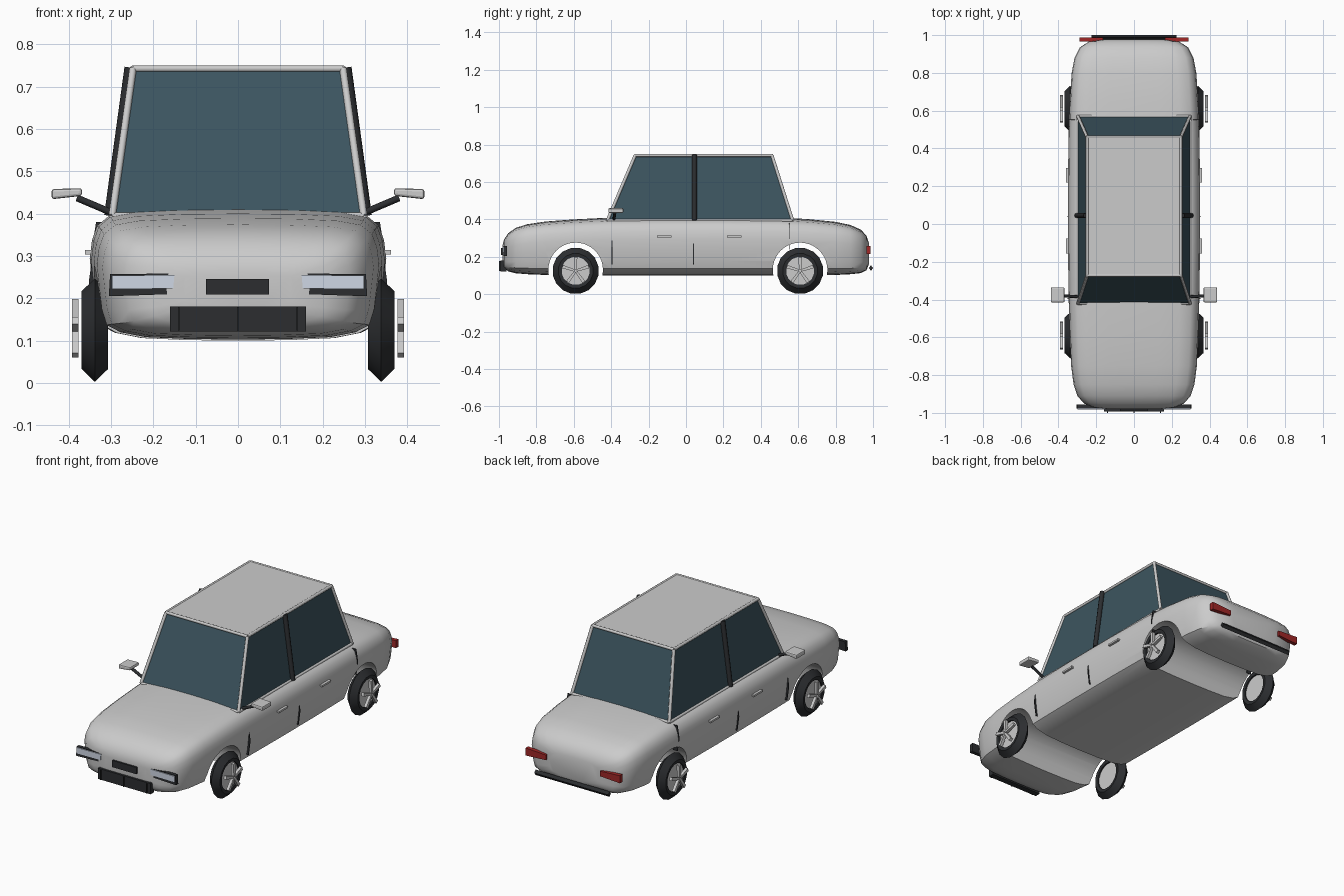
import bpy, bmesh, math
from mathutils import Vector

if "Cube" in bpy.data.objects:
    bpy.data.objects.remove(bpy.data.objects["Cube"])


def material(name, color):
    m = bpy.data.materials.new(name)
    m.diffuse_color = (*color, 1)
    m.use_nodes = True
    m.node_tree.nodes["Principled BSDF"].inputs["Base Color"].default_value = m.diffuse_color
    return m


GLASS = material("glass", (0.045, 0.09, 0.115))
DARK = material("dark_trim", (0.025, 0.027, 0.03))
RED = material("red_lens", (0.35, 0.02, 0.02))
LAMP = material("lamp_lens", (0.62, 0.68, 0.78))


def make(name, verts, faces, mat=None, smooth=None):
    me = bpy.data.meshes.new(name)
    me.from_pydata([tuple(v) for v in verts], [], faces)
    bm = bmesh.new()
    bm.from_mesh(me)
    bmesh.ops.recalc_face_normals(bm, faces=bm.faces)
    bm.to_mesh(me)
    bm.free()
    ob = bpy.data.objects.new(name, me)
    bpy.context.collection.objects.link(ob)
    if mat:
        me.materials.append(mat)
    if smooth:
        shade(ob, smooth)
    return ob


def activate(ob):
    bpy.ops.object.select_all(action='DESELECT')
    ob.select_set(True)
    bpy.context.view_layer.objects.active = ob


def shade(ob, angle):
    activate(ob)
    bpy.ops.object.shade_smooth_by_angle(angle=math.radians(angle))


def loft(name, rings, mat=None, smooth=None, closed=False):
    """Skin a list of equal-sized rings; cap the ends unless closed."""
    n, k = len(rings[0]), len(rings)
    verts = [v for r in rings for v in r]
    faces = [(i * n + j, i * n + (j + 1) % n, (i + 1) % k * n + (j + 1) % n, (i + 1) % k * n + j)
             for i in range(k if closed else k - 1) for j in range(n)]
    if not closed:
        faces += [tuple(range(n)), tuple(range((k - 1) * n, k * n))]
    return make(name, verts, faces, mat, smooth)


def plate(name, outline, y0, y1, mat=None):
    """Extrude an x-z outline along y."""
    return loft(name, [[(x, y, z) for x, z in outline] for y in (y0, y1)], mat)


def rect(x0, x1, z0, z1):
    return [(x0, z0), (x1, z0), (x1, z1), (x0, z1)]


def rod(name, a, b, r, mat=None, sides=8):
    a, b = Vector(a), Vector(b)
    q = (b - a).to_track_quat('Z', 'Y')
    circle = [q @ Vector((r * math.cos(t), r * math.sin(t), 0))
              for t in (2 * math.pi * i / sides for i in range(sides))]
    return loft(name, [[p + c for c in circle] for p in (a, b)], mat, 50)


# Body: one unit half-section scaled along the length
half = [(0, 0), (.35, .005), (.65, .02), (.83, .06), (.93, .12), (.965, .25), (.985, .45),
        (1, .62), (.985, .76), (.95, .87), (.87, .945), (.7, .98), (.4, .995), (0, 1)]
section = half + [(-x, z) for x, z in half[-2:0:-1]]
stations = [(-.98, .13, .17, .265), (-.972, .21, .14, .295), (-.95, .265, .122, .327),
            (-.91, .3, .112, .355), (-.85, .32, .107, .374), (-.75, .333, .103, .389),
            (-.6, .34, .10, .40), (-.4, .346, .10, .41), (-.1, .35, .10, .412),
            (.2, .35, .10, .412), (.5, .346, .10, .41), (.65, .34, .10, .402),
            (.8, .33, .103, .387), (.88, .315, .107, .37), (.935, .287, .113, .345),
            (.965, .24, .128, .313), (.978, .15, .16, .275)]
body = loft("body", [[(w * x, y, b + (t - b) * z) for x, z in section] for y, w, b, t in stations])

# Wheel arches cut right across the body
AXLES = (-.59, .61)
for y in AXLES:
    cutter = rod("arch_cutter", (-.5, y, .13), (.5, y, .13), .146, None, 40)
    cutter.hide_render = True
    mod = body.modifiers.new("arch", 'BOOLEAN')
    mod.operation, mod.solver, mod.object = 'DIFFERENCE', 'EXACT', cutter
    activate(body)
    bpy.ops.object.modifier_apply(modifier=mod.name)
    bpy.data.objects.remove(cutter)
shade(body, 40)

# Cabin: glass block, roof panel and frame rods
base = [(-.297, -.42, .395), (.297, -.42, .395), (.297, .57, .395), (-.297, .57, .395)]
roof = [(-.248, -.272, .742), (.248, -.272, .742), (.248, .46, .742), (-.248, .46, .742)]
loft("cabin_glass", [base, roof], GLASS)
loft("roof_panel", [[(x, y, z) for x, y, _ in roof] for z in (.736, .747)])
for i in range(4):
    j = (i + 1) % 4
    rod("roof_rail", roof[i], roof[j], .008)
    rod("belt_rail", base[i], base[j], .008)
    rod("corner_pillar", base[i], roof[i], .009)

# Wheels: pointed tyre profile, rim disc, five raised spokes
tyre = [(0, .122), (.031, .092), (.028, .074), (-.028, .074), (-.031, .092)]
for s in (-1, 1):
    for y in AXLES:
        c = Vector((s * .338, y, .125))
        rings = []
        for i in range(16):
            t = 2 * math.pi * (i + .5) / 16
            k = 1 / math.cos(math.pi / 16)
            rings.append([c + Vector((x, r * k * math.cos(t), r * k * math.sin(t)))
                          for x, r in tyre])
        loft("tyre", rings, DARK, 35, closed=True)
        rod("rim", c - Vector((.02, 0, 0)), c + Vector((.02, 0, 0)), .077, None, 24)
        for i in range(5):
            t = math.pi / 2 + i * math.tau / 5
            out = Vector((0, math.cos(t), math.sin(t)))
            side = Vector((0, -math.sin(t), math.cos(t)))
            hub = c + Vector((s * .046, 0, 0))
            loft("wheel_spoke", [[hub + out * r + side * w * a + Vector((.008 * b, 0, 0))
                                  for a, b in ((-1, -1), (1, -1), (1, 1), (-1, 1))]
                                 for r, w in ((.006, .006), (.074, .009))])

# Paired side parts
for s in (-1, 1):
    rod("door_pillar", (s * .303, .045, .395), (s * .255, .045, .745), .013, DARK)
    rod("mirror_arm", (s * .3, -.385, .403), (s * .38, -.38, .437), .008, DARK)
    head = loft("mirror_head", [[(s * x, y, z) for y, z in
                                 ((-.415, z0), (-.335, z0), (-.335, z1), (-.415, z1))]
                                for x, z0, z1 in ((.368, .442, .46), (.44, .434, .458))])
    bev = head.modifiers.new("bevel", 'BEVEL')
    bev.width, bev.segments = .006, 2
    for y0 in (-.155, .22):
        plate("door_handle", rect(s * .34, s * .361, .304, .314), y0, y0 + .077)
    for y, z0, z1 in ((-.395, .16, .32), (.04, .16, .32), (.552, .24, .38)):
        mid = (z0 + z1) / 2
        x = .344 if mid < .3 else .338
        plate("door_seam", [(s * (x - .03), z0), (s * (x - .003), z0), (s * (x + .008), mid),
                            (s * (x - .003), z1), (s * (x - .03), z1)],
              y - .002, y + .002, DARK)
    # Lamps
    plate("headlamp_bezel", [(s * x, z) for x, z in
                             ((.15, .21), (.305, .205), (.302, .257), (.14, .259))],
          -.976, -.956, DARK)
    plate("headlamp_lens", [(s * x, z) for x, z in
                            ((.153, .223), (.298, .222), (.298, .254), (.15, .255))],
          -.981, -.97, LAMP)
    plate("tail_lamp", [(s * x, z) for x, z in
                        ((.165, .222), (.288, .215), (.288, .257), (.165, .25))],
          .965, .987, RED)

# Front grilles and rear bumper strip
plate("upper_grille", rect(-.075, .073, .209, .246), -.99, -.965, DARK)
plate("lower_grille", rect(-.16, .16, .122, .181), -.992, -.96, DARK)
for x in (-.14, 0, .14):
    plate("grille_bar", rect(x - .002, x + .002, .124, .179), -1, -.99, DARK)
loft("rear_bumper", [[(x, .989 + .011 * a, .14 + .015 * b)
                      for a, b in ((1, 0), (0, 1), (-1, 0), (0, -1))]
                     for x in (-.226, .226)], DARK)
